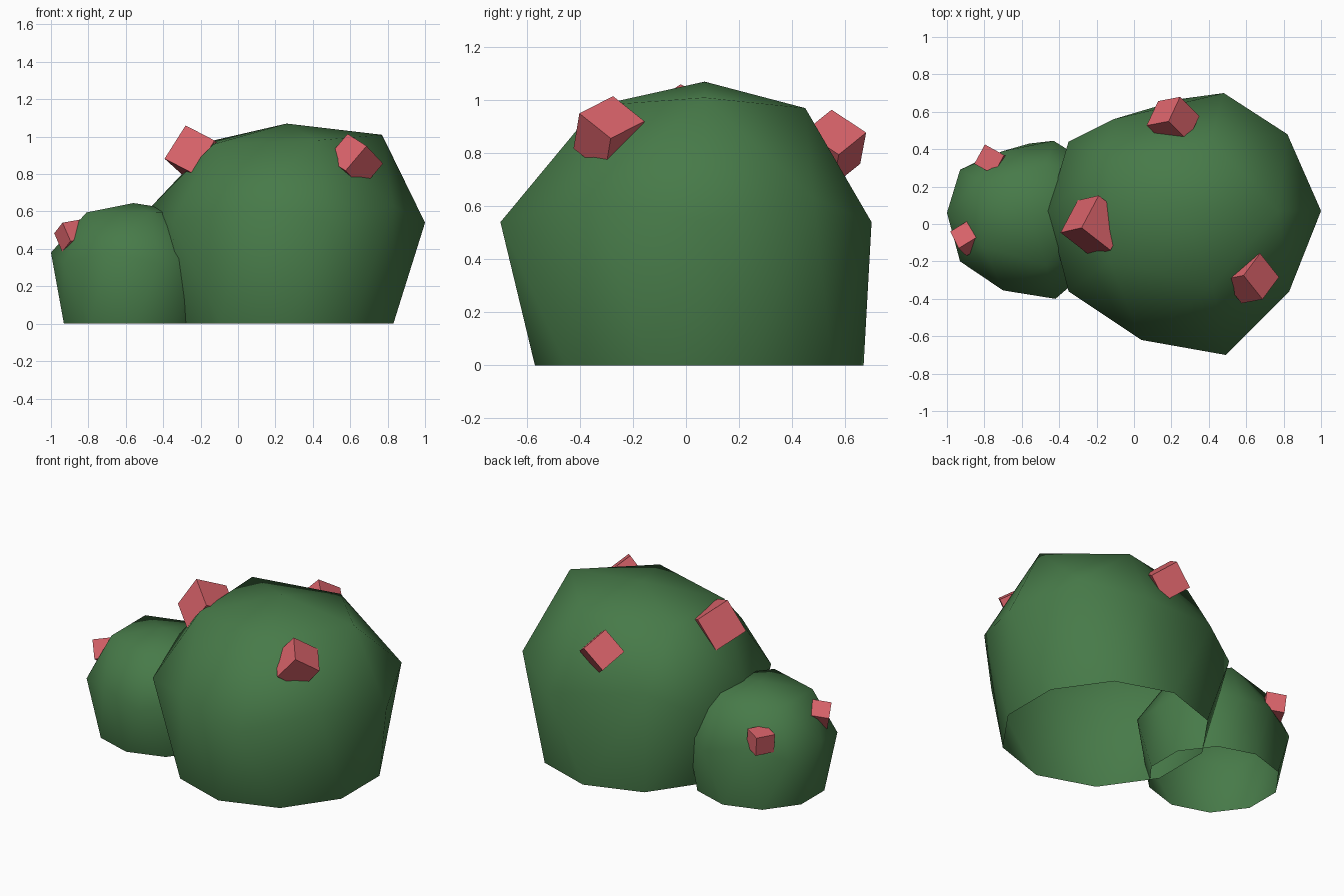
import bpy, bmesh
from math import cos, sin, radians
from mathutils import Vector

if "Cube" in bpy.data.objects:
    bpy.data.objects.remove(bpy.data.objects["Cube"])


def material(name, rgb):
    m = bpy.data.materials.new(name)
    m.diffuse_color = (*rgb, 1)
    m.use_nodes = True
    m.node_tree.nodes["Principled BSDF"].inputs["Base Color"].default_value = m.diffuse_color
    return m


GREEN = material("leaf green", (0.063, 0.195, 0.066))
RED = material("berry red", (0.70, 0.125, 0.145))


def finish(name, bm, mat, smooth):
    bmesh.ops.recalc_face_normals(bm, faces=bm.faces)
    for f in bm.faces:
        f.smooth = smooth
    me = bpy.data.meshes.new(name)
    bm.to_mesh(me)
    bm.free()
    me.materials.append(mat)
    ob = bpy.data.objects.new(name, me)
    bpy.context.collection.objects.link(ob)


def dome(name, pole, crown, waist, waist_z, base_r):
    """Upper half of an uneven icosphere, open below: pole, crown of 5, waist of 10, base of 10."""
    bm = bmesh.new()
    top = bm.verts.new(pole)
    A = [bm.verts.new(p) for p in crown]
    W = [bm.verts.new((x, y, waist_z[i % 2])) for i, (x, y) in enumerate(waist)]
    B = []
    for i in range(10):
        t = radians(18 + 36 * i)
        B.append(bm.verts.new((pole[0] + base_r[0] * cos(t), 0.05 + base_r[1] * sin(t), 0)))
    for k in range(5):
        n, i = (k + 1) % 5, 2 * k
        bm.faces.new((top, A[k], A[n]))
        bm.faces.new((A[k], W[i + 1], A[n]))
        bm.faces.new((A[k], W[i], W[i + 1]))
        bm.faces.new((A[k], W[i - 1], W[i]))
    for i in range(10):
        j = (i + 1) % 10
        bm.faces.new((W[i], B[i], W[j]))
        bm.faces.new((B[i], B[j], W[j]))
    finish(name, bm, GREEN, True)


def berry(name, corner, a, b, size):
    """Tilted cube hanging from its top corner along edges a and b."""
    a = Vector(a).normalized()
    b = Vector(b)
    b = (b - a * b.dot(a)).normalized()
    c = a.cross(b)
    if c.z > 0:
        c = -c
    bm = bmesh.new()
    bmesh.ops.create_cube(bm, size=1)
    for v in bm.verts:
        k = v.co + Vector((0.5, 0.5, 0.5))
        v.co = Vector(corner) + (a * k.x + b * k.y + c * k.z) * size
    finish(name, bm, RED, False)


# Leafy domes
dome("large_bush", (0.26, 0.07, 1.07),
     [(.77, .07, 1.01), (.41, .45, .97), (-.13, .33, .98), (-.13, -.20, .96), (.42, -.335, .98)],
     [(1.0, .07), (.82, .48), (.48, .70), (-.11, .56), (-.35, .44),
      (-.46, .07), (-.35, -.36), (.04, -.62), (.49, -.70), (.83, -.36)],
     (0.54, 0.63), (0.60, 0.62))
dome("small_bush", (-0.56, 0.05, 0.645),
     [(-.27, .05, .60), (-.47, .32, .595), (-.81, .22, .595), (-.81, -.12, .595), (-.47, -.22, .595)],
     [(-.13, .05), (-.20, .30), (-.43, .445), (-.70, .39), (-.93, .29),
      (-1.0, .06), (-.93, -.20), (-.70, -.355), (-.42, -.40), (-.20, -.21)],
     (0.32, 0.38), (0.39, 0.38))

# Berries
berry("top_berry", (-.28, -.02, 1.06), (-.13, -.03, -.205), (.14, -.12, -.095), .212)
berry("front_berry", (.586, -.275, 1.015), (.094, -.118, -.06), (.088, .122, -.095), .175)
berry("back_berry", (.185, .549, .964), (.062, .132, -.087), (-.111, -.015, -.119), .168)
berry("small_back_berry", (-.797, .425, .485), (.1, -.055, .012), (-.055, -.1, .0), .118)
berry("small_front_berry", (-.938, -.13, .54), (.09, .055, .016), (-.049, .077, -.053), .115)
